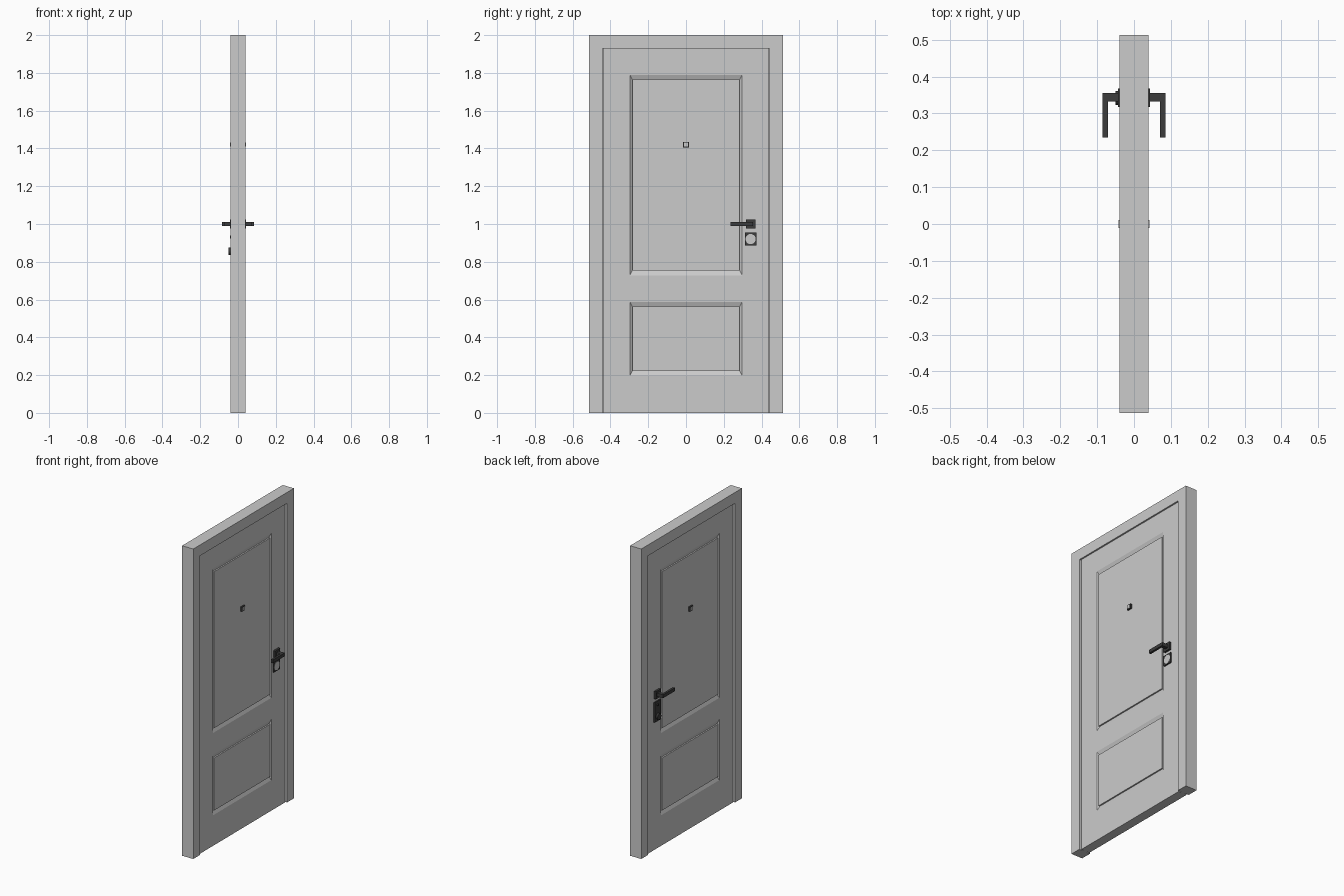
import bpy, bmesh
from mathutils import Matrix, Vector

cube = bpy.data.objects.get("Cube")
if cube:
    bpy.data.objects.remove(cube)


def material(name, value):
    mat = bpy.data.materials.new(name)
    mat.use_nodes = True
    colour = (value, value, value, 1)
    mat.diffuse_color = colour
    mat.node_tree.nodes["Principled BSDF"].inputs["Base Color"].default_value = colour
    return mat


PALE = material("pale_grey_paint", 0.6)
DARK = material("dark_metal", 0.045)


def finish(name, bm, mat):
    bmesh.ops.recalc_face_normals(bm, faces=bm.faces)
    mesh = bpy.data.meshes.new(name)
    bm.to_mesh(mesh)
    bm.free()
    mesh.materials.append(mat)
    obj = bpy.data.objects.new(name, mesh)
    bpy.context.collection.objects.link(obj)
    return obj


def box(name, low, high, mat):
    low, high = Vector(low), Vector(high)
    bm = bmesh.new()
    size = Matrix.Diagonal((*(high - low), 1))
    bmesh.ops.create_cube(bm, size=1, matrix=Matrix.Translation((low + high) / 2) @ size)
    return finish(name, bm, mat)


def disc(name, x0, x1, y, z, radius, mat):
    """Round part whose axis runs along x."""
    bm = bmesh.new()
    turn = Matrix.Rotation(1.5708, 4, "Y")
    bmesh.ops.create_cone(bm, cap_ends=True, segments=24, radius1=radius, radius2=radius,
                          depth=abs(x1 - x0),
                          matrix=Matrix.Translation(((x0 + x1) / 2, y, z)) @ turn)
    return finish(name, bm, mat)


# Frame: one U-shaped outline extruded through the wall thickness
HALF, OUT, OPEN, TOP, HEAD = 0.04, 0.513, 0.443, 2, 1.93
bm = bmesh.new()
outline = [(-OUT, 0), (-OUT, TOP), (OUT, TOP), (OUT, 0),
           (OPEN, 0), (OPEN, HEAD), (-OPEN, HEAD), (-OPEN, 0)]
face = bm.faces.new([bm.verts.new((-HALF, y, z)) for y, z in outline])
grown = bmesh.ops.extrude_face_region(bm, geom=[face])["geom"]
bmesh.ops.translate(bm, vec=(2 * HALF, 0, 0),
                    verts=[v for v in grown if isinstance(v, bmesh.types.BMVert)])
finish("door_frame", bm, PALE)

# Core behind the narrow gap between leaf and frame
box("leaf_core", (-0.015, -OPEN, 0), (0.015, OPEN, HEAD), PALE)

# Door leaf: one moulded side, mirrored through the thickness
LEAF = 0.03
columns = [-0.437, -0.297, 0.297, 0.437]
rows = [0, 0.197, 0.588, 0.728, 1.79, HEAD]
# moulding steps: inset across, inset up, surface depth
moulding = [(0, 0, LEAF), (0.013, 0.026, 0.02), (0.013, 0.026, 0.029)]
bm = bmesh.new()


def ring(y0, y1, z0, z1, x):
    return [bm.verts.new((x, y, z)) for y, z in ((y0, z0), (y1, z0), (y1, z1), (y0, z1))]


for c in range(3):
    for r in range(5):
        cell = columns[c], columns[c + 1], rows[r], rows[r + 1]
        if c == 1 and r in (1, 3):
            loops = [ring(cell[0] + a, cell[1] - a, cell[2] + b, cell[3] - b, x)
                     for a, b, x in moulding]
            for outer, inner in zip(loops, loops[1:]):
                for i in range(4):
                    j = (i + 1) % 4
                    bm.faces.new((outer[i], outer[j], inner[j], inner[i]))
            bm.faces.new(loops[-1])
        else:
            bm.faces.new(ring(*cell, LEAF))
bmesh.ops.remove_doubles(bm, verts=bm.verts, dist=0.0001)
bmesh.ops.dissolve_limit(bm, angle_limit=0.01, verts=bm.verts, edges=bm.edges)
rim = [e for e in bm.edges if e.is_boundary]
grown = bmesh.ops.extrude_edge_only(bm, edges=rim)["geom"]
for v in grown:
    if isinstance(v, bmesh.types.BMVert):
        v.co.x = 0
leaf = finish("door_leaf", bm, PALE)
leaf.modifiers.new("both_sides", "MIRROR")

# Handles and peepholes on both sides
LOCK_Y = 0.342
for side, s in (("left", 1), ("right", -1)):
    def part(name, x0, x1, y0, y1, z0, z1, mat):
        a, b = sorted((s * x0, s * x1))
        box(side + "_" + name, (a, y0, z0), (b, y1, z1), mat)

    part("handle_rosette", LEAF, 0.043, 0.318, 0.368, 0.975, 1.025, DARK)
    part("handle_neck", 0.043, 0.085, 0.333, 0.355, 0.989, 1.011, DARK)
    part("handle_lever", 0.071, 0.085, 0.235, 0.333, 0.989, 1.011, DARK)
    part("peephole_plate", 0.028, 0.040, -0.015, 0.015, 1.405, 1.435, DARK)
    part("peephole_lens", 0.040, 0.042, -0.011, 0.011, 1.409, 1.431, PALE)

# Lock plate with a round cylinder cover on the left side
box("left_lock_plate", (LEAF, 0.312, 0.887), (0.038, 0.372, 0.954), DARK)
disc("left_lock_cover", LEAF, 0.039, LOCK_Y, 0.92, 0.027, PALE)

# Tall lock plate with a button and a thumb turn on the right side
box("right_lock_plate", (-0.038, 0.312, 0.825), (-LEAF, 0.372, 0.954), DARK)
disc("right_lock_button", -0.043, -LEAF, LOCK_Y, 0.93, 0.008, DARK)
disc("right_thumb_turn", -0.050, -LEAF, LOCK_Y, 0.856, 0.019, DARK)
